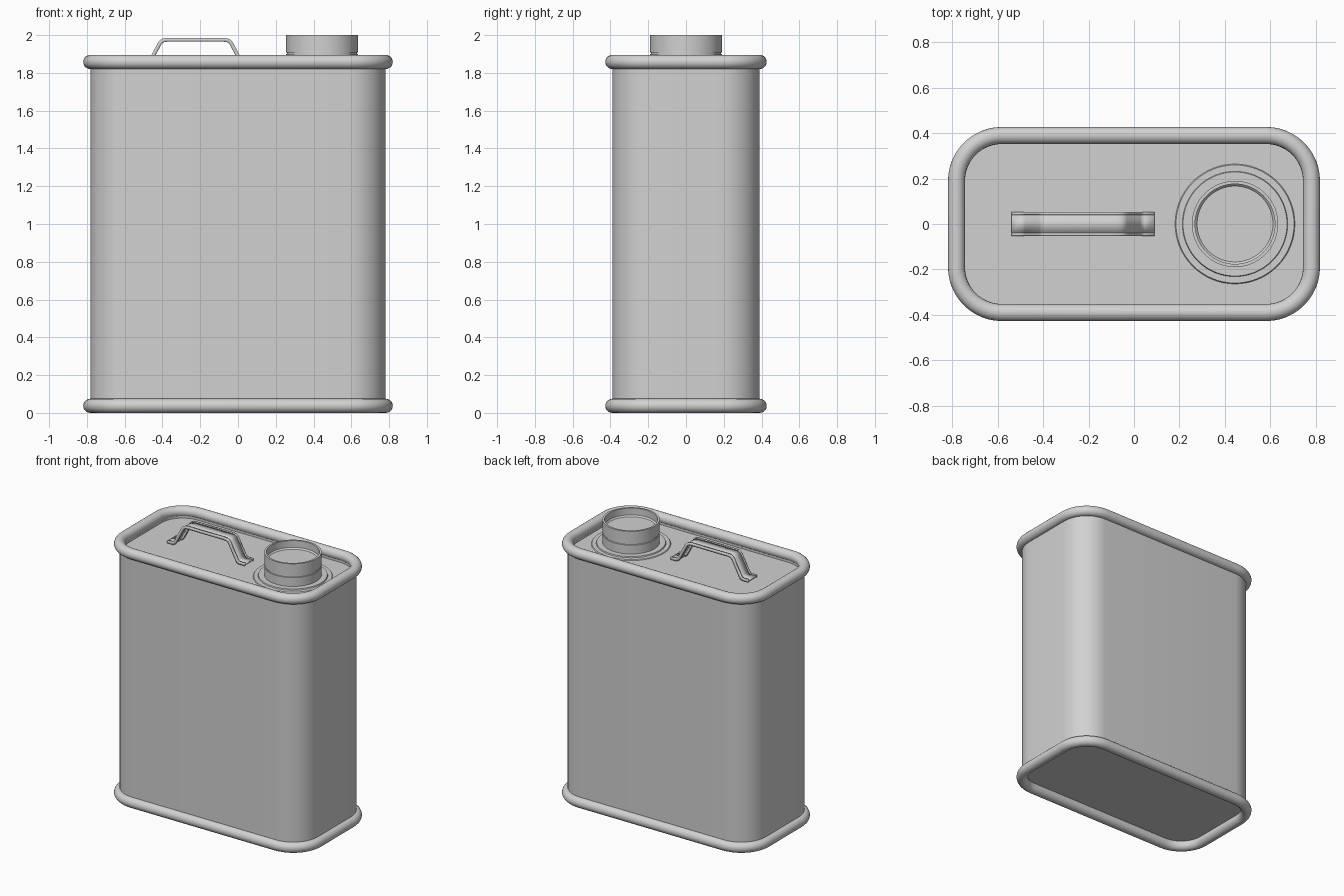
import bpy, bmesh
from math import sin, cos, pi, radians

if "Cube" in bpy.data.objects:
    bpy.data.objects.remove(bpy.data.objects["Cube"])

metal = bpy.data.materials.new("bare grey metal")
metal.use_nodes = True
metal.diffuse_color = (0.64, 0.64, 0.64, 1)
metal.node_tree.nodes["Principled BSDF"].inputs["Base Color"].default_value = (0.64, 0.64, 0.64, 1)

HX, HY, CORNER = 0.782, 0.39, 0.2   # wall half-sizes and corner radius
LID_Z, BASE_Z = 1.82, 0.06          # recessed end panels


def outline(grow, z, steps=12):
    """Rounded rectangle of the can, offset outward by grow."""
    r, pts = CORNER + grow, []
    for q, (sx, sy) in enumerate([(1, 1), (-1, 1), (-1, -1), (1, -1)]):
        for i in range(steps + 1):
            a = (q + i / steps) * pi / 2
            pts.append((sx * (HX - CORNER) + r * cos(a),
                        sy * (HY - CORNER) + r * sin(a), z))
    return pts


def circle(cx, r, z, n=64):
    return [(cx + r * cos(2 * pi * i / n), r * sin(2 * pi * i / n), z) for i in range(n)]


def finish(name, bm, angle=35):
    bmesh.ops.recalc_face_normals(bm, faces=bm.faces[:])
    mesh = bpy.data.meshes.new(name)
    bm.to_mesh(mesh)
    bm.free()
    mesh.materials.append(metal)
    ob = bpy.data.objects.new(name, mesh)
    bpy.context.collection.objects.link(ob)
    bpy.ops.object.select_all(action='DESELECT')
    ob.select_set(True)
    bpy.context.view_layer.objects.active = ob
    bpy.ops.object.shade_smooth_by_angle(angle=radians(angle))
    return ob


def loft(name, rings, cap_start=False, cap_end=False, loop=False):
    """Skin a list of point rings."""
    bm = bmesh.new()
    vs = [[bm.verts.new(p) for p in ring] for ring in rings]
    pairs = list(zip(vs, vs[1:])) + ([(vs[-1], vs[0])] if loop else [])
    for a, b in pairs:
        n = len(a)
        for i in range(n):
            j = (i + 1) % n
            bm.faces.new((a[i], a[j], b[j], b[i]))
    if cap_start:
        bm.faces.new(vs[0])
    if cap_end:
        bm.faces.new(vs[-1])
    return finish(name, bm)


# Can body with recessed base and lid
profile = [(-0.03, BASE_Z), (-0.03, 0.03), (0, 0.03),
           (0, 1.865), (-0.03, 1.865), (-0.03, LID_Z)]
loft("can_body", [outline(g, z) for g, z in profile], cap_start=True, cap_end=True)

# Rolled rims at both ends
R = 0.0375
for name, zc in (("bottom_rim", R), ("top_rim", 1.858)):
    angles = [2 * pi * k / 20 for k in range(20)]
    loft(name, [outline(R * cos(a), zc + R * sin(a)) for a in angles], loop=True)

# Stepped collar pressed into the lid around the spout
SPOUT_X = 0.445
collar = [(0.264, LID_Z), (0.26, 1.826), (0.232, 1.826), (0.229, 1.834), (0.18, 1.834)]
loft("spout_collar", [circle(SPOUT_X, r, z) for r, z in collar])

# Spout with a narrow groove and a dished top
spout = [(0.19, 1.825), (0.19, 1.899), (0.185, 1.901), (0.185, 1.907), (0.19, 1.909),
         (0.19, 2.0), (0.176, 2.0), (0.176, 1.95), (0.167, 1.94)]
loft("spout", [circle(SPOUT_X, r, z) for r, z in spout], cap_end=True)

# Carrying handle: a bent strip with raised edge rails
HANDLE_X = -0.225
half = [(0.315, 1.829), (0.272, 1.829), (0.258, 1.834), (0.248, 1.846),
        (0.19, 1.955), (0.181, 1.966), (0.168, 1.973), (0.15, 1.975)]
path = [(-x, z) for x, z in half] + half[::-1]


def ribbon(name, y0, y1, thickness):
    bm = bmesh.new()
    rows = [[bm.verts.new((HANDLE_X + x, y, z)) for y in (y0, y1)] for x, z in path]
    for a, b in zip(rows, rows[1:]):
        bm.faces.new((a[0], a[1], b[1], b[0]))
    ob = finish(name, bm)
    mod = ob.modifiers.new("thickness", 'SOLIDIFY')
    mod.thickness, mod.offset, mod.use_even_offset = thickness, 0, True


ribbon("handle_strip", -0.042, 0.042, 0.01)
ribbon("handle_rail_front", -0.052, -0.04, 0.02)
ribbon("handle_rail_back", 0.04, 0.052, 0.02)
